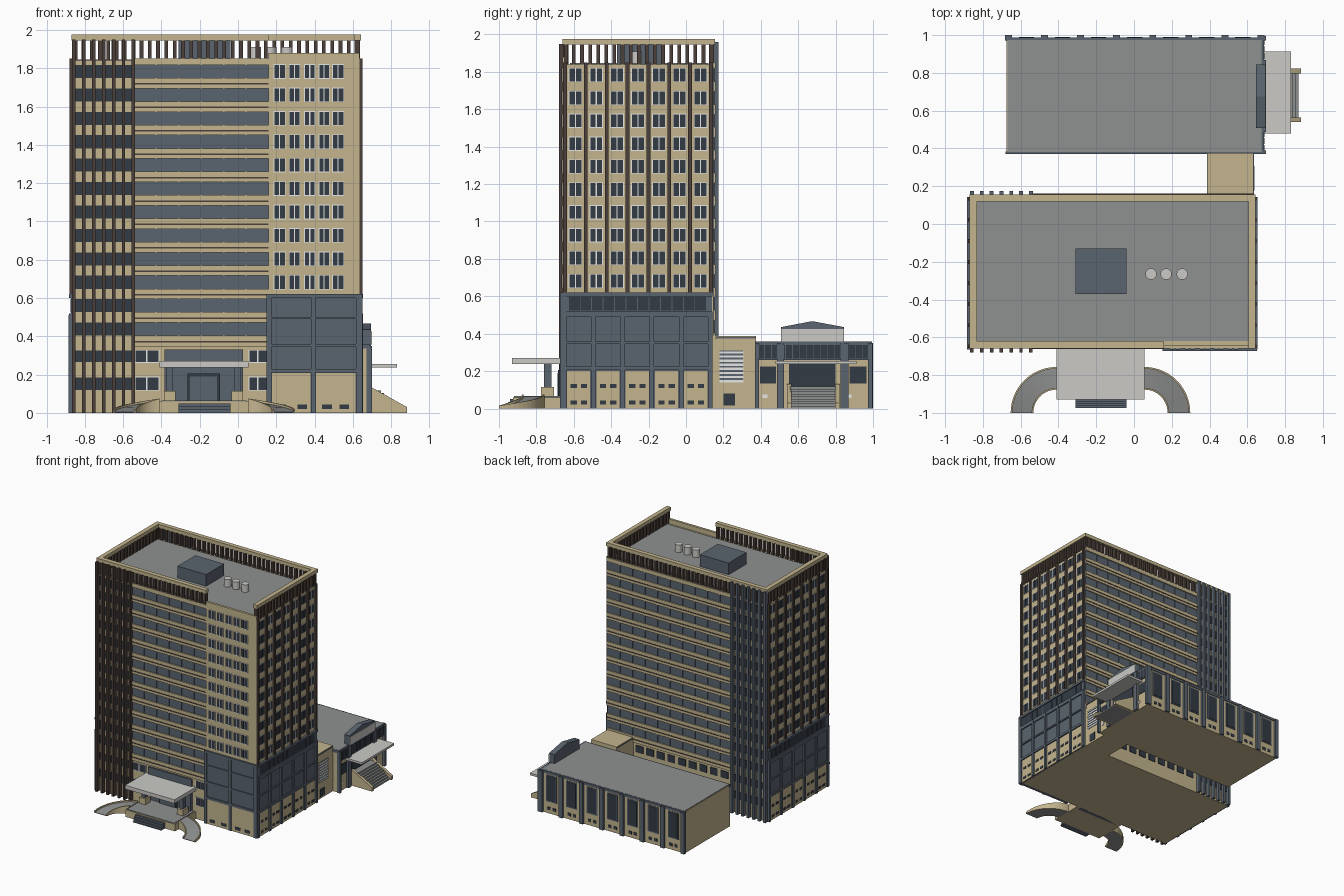
import bpy, bmesh, math

if "Cube" in bpy.data.objects:
    bpy.data.objects.remove(bpy.data.objects["Cube"])

def mat(name, rgb):
    m = bpy.data.materials.new(name)
    lin = [((c / 255 + 0.055) / 1.055) ** 2.4 for c in rgb]
    m.diffuse_color = (*lin, 1)
    m.use_nodes = True
    m.node_tree.nodes["Principled BSDF"].inputs["Base Color"].default_value = m.diffuse_color
    return m

BEIGE = mat("beige stone", (196, 181, 143))
SLATE = mat("slate blue", (90, 100, 111))
DARK = mat("dark glass", (52, 59, 69))
BROWN = mat("dark brown", (76, 64, 58))
ROOF = mat("roof grey", (143, 145, 144))
LIGHT = mat("light grey", (203, 202, 198))
WHITE = mat("white trim", (232, 232, 230))
CX = -0.115                                   # tower centre line in x

def finish(name, bm, m):
    bmesh.ops.recalc_face_normals(bm, faces=bm.faces)
    me = bpy.data.meshes.new(name)
    bm.to_mesh(me)
    bm.free()
    me.materials.append(m)
    ob = bpy.data.objects.new(name, me)
    bpy.context.collection.objects.link(ob)
    return ob

def boxes(name, m, items):
    """items: (x0, x1, y0, y1, z0, z1)"""
    bm = bmesh.new()
    for x0, x1, y0, y1, z0, z1 in items:
        vs = bmesh.ops.create_cube(bm, size=1)["verts"]
        for v in vs:
            v.co = ((x0 + x1) / 2 + v.co.x * (x1 - x0), (y0 + y1) / 2 + v.co.y * (y1 - y0),
                    (z0 + z1) / 2 + v.co.z * (z1 - z0))
    return finish(name, bm, m)

def sides(name, m, items):
    """boxes on both tower flanks; x is the distance from the centre line"""
    out = []
    for a, b, *r in items:
        out += [(CX + a, CX + b, *r), (CX - b, CX - a, *r)]
    return boxes(name, m, out)

def prism(name, m, pts, axis, a, b):
    """extrude a 2D profile along x (pts = y,z) or y (pts = x,z)"""
    bm = bmesh.new()
    mk = (lambda p, t: (t, p[0], p[1])) if axis == "x" else (lambda p, t: (p[0], t, p[1]))
    A = [bm.verts.new(mk(p, a)) for p in pts]
    B = [bm.verts.new(mk(p, b)) for p in pts]
    bm.faces.new(A)
    bm.faces.new(B)
    n = len(pts)
    for i in range(n):
        bm.faces.new((A[i], A[(i + 1) % n], B[(i + 1) % n], B[i]))
    return finish(name, bm, m)

def arc(name, m, cx, cy, sgn, r0, r1, lift):
    """quarter-circle ramp piece sinking from the terrace to the ground"""
    bm, n, prev = bmesh.new(), 14, None
    for i in range(n + 1):
        t = i / n
        a = t * math.pi / 2
        h = 0.06 * (1 - t) + lift
        ring = [bm.verts.new((cx + sgn * r * math.sin(a), cy + r * math.cos(a), z))
                for r, z in ((r0, 0), (r1, 0), (r1, h), (r0, h))]
        if prev:
            for k in range(4):
                bm.faces.new((prev[k], prev[(k + 1) % 4], ring[(k + 1) % 4], ring[k]))
        if i in (0, n):
            bm.faces.new(ring)
        prev = ring
    return finish(name, bm, m)

PITCH = 0.1223
rows = [(1.749 - PITCH * i, 1.817 - PITCH * i) for i in range(12)]
low_rows = [(0.265, 0.325), (0.12, 0.185)]

# Tower body and roof
boxes("tower_body", BEIGE, [(-0.865, 0.635, -0.645, 0.145, 0, 1.84)])
boxes("tower_roof", ROOF, [(-0.84, 0.61, -0.62, 0.12, 1.838, 1.846)])
boxes("roof_plant_room", SLATE, [(-0.31, -0.04, -0.37, -0.13, 1.84, 1.945)])
for i, x in enumerate((0.09, 0.17, 0.255)):
    bm = bmesh.new()
    bmesh.ops.create_cone(bm, cap_ends=True, segments=16, radius1=0.03, radius2=0.03, depth=0.07)
    bmesh.ops.translate(bm, verts=bm.verts, vec=(x, -0.265, 1.875))
    finish(f"roof_vent_{i}", bm, LIGHT)

# Slatted parapet, open above the right front bay
boxes("parapet_rail", BEIGE, [
    (-0.87, 0.16, -0.66, -0.622, 1.945, 1.975), (-0.87, 0.642, 0.118, 0.155, 1.945, 1.975),
    (-0.87, -0.832, -0.66, 0.155, 1.945, 1.975), (0.605, 0.642, -0.66, 0.155, 1.945, 1.975)])
slats = []
for i in range(35):
    x = -0.86 + i * 0.0433
    slats.append((x, x + 0.019, 0.122, 0.15, 1.84, 1.945))
    if x < 0.15:
        slats.append((x, x + 0.019, -0.655, -0.627, 1.84, 1.945))
for i in range(19):
    y = -0.652 + i * 0.0433
    for x in (-0.865, 0.609):
        slats.append((x, x + 0.028, y, y + 0.019, 1.84, 1.945))
boxes("parapet_slats", BROWN, slats)

# Horizontal glazing bands on the front and back
def banded(tag, x0, x1, y, s):
    def Y(a, b): return tuple(sorted((y + s * a, y + s * b)))
    boxes(tag + "_strip_glazing", SLATE, [(x0, x1, *Y(0, 0.004), 0.39, 1.83)])
    bands = [(x0, x1, *Y(0, 0.013), rows[i + 1][1], rows[i][0]) for i in range(11)]
    bands += [(x0, x1, *Y(0, 0.013), 1.817, 1.85), (x0, x1, *Y(0, 0.013), 0.345, rows[11][0])]
    boxes(tag + "_spandrels", BEIGE, bands)
    boxes(tag + "_spandrel_lines", BROWN,
          [(x0, x1, *Y(0.01, 0.016), r[0] - 0.035, r[0] - 0.027) for r in rows])
    n = round((x1 - x0) / 0.117)
    boxes(tag + "_mullions", SLATE, [(x0 + (x1 - x0) * k / n - 0.004, x0 + (x1 - x0) * k / n + 0.004,
          *Y(0, 0.01), *r) for r in rows for k in range(1, n)])

banded("front", -0.545, 0.16, -0.645, -1)
banded("back", -0.54, 0.635, 0.145, 1)

# Left vertical fins, front and back, with windows between
fx = [-0.858 + k * 0.052 for k in range(7)]
boxes("front_fins", BROWN, [(x - 0.009, x + 0.009, -0.68, -0.64, 0, 1.95) for x in fx])
boxes("back_fins", SLATE, [(x - 0.01, x + 0.01, 0.14, 0.175, 0, 1.96) for x in fx])
boxes("fin_windows", DARK, [(x + 0.009, x + 0.043, *y, *r) for x in fx[:6] for r in rows + low_rows
      for y in ((-0.65, -0.64), (0.14, 0.15))])

# Ground floor windows, front and back
gw = [(-0.535, -0.48), (-0.472, -0.415), (0.06, 0.1), (0.108, 0.148)]
boxes("front_low_window_trim", WHITE, [(a - .004, b + .004, -0.648, -0.64, z0 - .004, z1 + .004)
      for a, b in gw for z0, z1 in low_rows])
boxes("front_low_windows", DARK, [(a, b, -0.65, -0.64, *r) for a, b in gw for r in low_rows])
boxes("back_low_windows", DARK, [(-0.5 + k * 0.1, -0.43 + k * 0.1, 0.14, 0.15, *r)
      for k in range(11) for r in low_rows])

# Right front bay with punched windows
boxes("right_bay", BEIGE, [(0.16, 0.635, -0.66, -0.64, 0.62, 1.88)])
wx = [(0.19, 0.245), (0.27, 0.32), (0.35, 0.40), (0.425, 0.475), (0.495, 0.55)]
boxes("bay_window_trim", WHITE, [(a - .004, b + .004, -0.663, -0.65, z0 - .004, z1 + .004)
      for a, b in wx for z0, z1 in rows[:10]])
panes = []
for a, b in wx:
    c = (a + b) / 2
    for r in rows[:10]:
        panes += [(a, c - .003, -0.665, -0.655, *r), (c + .003, b, -0.665, -0.655, *r)]
boxes("bay_windows", DARK, panes)

# Upper flanks: pilasters and paired windows
py = [-0.647 + k * 0.1115 for k in range(8)]
sides("side_pilasters", BROWN, [(0.745, 0.764, y - 0.01, y + 0.01, 0.62, 1.85) for y in py])
trim, panes = [], []
for y in py[:7]:
    c = y + 0.0557
    for z0, z1 in rows[:10]:
        trim.append((0.745, 0.753, c - .036, c + .036, z0 - .004, z1 + .004))
        panes += [(0.745, 0.755, c - .032, c - .003, z0, z1), (0.745, 0.755, c + .003, c + .032, z0, z1)]
sides("side_window_trim", WHITE, trim)
sides("side_windows", DARK, panes)

# Lower flanks: slate frame, beige base panels, long window strip
sides("side_base", SLATE, [(0.74, 0.758, -0.665, 0.14, 0, 0.62)])
by = [-0.652 + k * 0.1565 for k in range(6)]
bars = [(0.75, 0.769, y - 0.012, y + 0.012, 0, 0.51) for y in by]
bars += [(0.75, 0.768, -0.664, 0.142, *z) for z in ((0.205, 0.225), (0.345, 0.357), (0.49, 0.52), (0.6, 0.62))]
sides("side_base_frame", SLATE, bars)
sides("side_base_panels", BEIGE, [(0.75, 0.761, y + 0.016, y + 0.14, 0, 0.2) for y in by[:5]])
sides("side_base_windows", DARK, [(0.755, 0.764, y + a, y + a + 0.033, z, z + 0.02)
      for y in by[:5] for a in (0.035, 0.09) for z in (0.022, 0.11)])
sides("side_long_window", DARK, [(0.75, 0.761, -0.625 + k * 0.0613, -0.568 + k * 0.0613, 0.525, 0.595)
      for k in range(12)])

# Lower right front block
boxes("front_block", SLATE, [(0.15, 0.645, -0.664, -0.64, 0, 0.62)])
bars = [(*x, -0.673, -0.65, 0, 0.62) for x in ((0.15, 0.175), (0.38, 0.405), (0.615, 0.65))]
bars += [(0.15, 0.65, -0.672, -0.65, *z) for z in ((0.21, 0.23), (0.345, 0.36), (0.49, 0.50), (0.6, 0.62))]
boxes("front_block_frame", SLATE, bars)
boxes("front_block_panels", BEIGE, [(*x, -0.667, -0.65, 0, 0.208) for x in ((0.177, 0.378), (0.407, 0.613))])
boxes("front_block_windows", DARK, [(x, x + 0.05, -0.669, -0.66, 0.02, 0.045) for x in (0.2, 0.31, 0.44, 0.53)])

# Main entrance: terrace, porch, canopy, steps
boxes("terrace", BEIGE, [(-0.41, 0.055, -0.925, -0.64, 0, 0.06)])
boxes("terrace_paving", ROOF, [(-0.40, 0.045, -0.92, -0.65, 0.058, 0.066)])
boxes("entrance_steps", SLATE, [(-0.31, -0.04, -0.93 - 0.011 * k, -0.92, 0, 0.066 - 0.016 * k) for k in range(1, 5)])
boxes("entrance_porch", SLATE, [(-0.385, 0.025, -0.675, -0.64, 0, 0.24), (-0.385, 0.025, -0.66, -0.64, 0.27, 0.33)])
boxes("entrance_surround", DARK, [(-0.265, -0.095, -0.685, -0.67, 0.06, 0.205)])
boxes("entrance_door", SLATE, [(-0.25, -0.11, -0.688, -0.68, 0.06, 0.19)])
boxes("entrance_canopy", LIGHT, [(-0.41, 0.055, -0.93, -0.645, 0.238, 0.27)])
boxes("canopy_columns", SLATE, [(x, x + 0.035, -0.76, -0.72, 0.06, 0.24) for x in (-0.375, -0.02)])
boxes("column_plinths", BEIGE, [(x, x + 0.06, -0.775, -0.705, 0.06, 0.115) for x in (-0.387, -0.033)])

# Curved drive ramps
for tag, cx, s in (("left", -0.41, -1), ("right", 0.055, 1)):
    arc(tag + "_ramp_deck", ROOF, cx, -1.0, s, 0.13, 0.236, 0.004)
    arc(tag + "_ramp_outer_wall", BEIGE, cx, -1.0, s, 0.234, 0.243, 0.015)
    arc(tag + "_ramp_inner_wall", BEIGE, cx, -1.0, s, 0.123, 0.132, 0.015)

# Link between tower and annex
boxes("link_block", BEIGE, [(0.39, 0.63, 0.14, 0.375, 0, 0.388)])
boxes("link_roof_edge", SLATE, [(0.386, 0.634, 0.15, 0.372, 0.375, 0.382)])
boxes("link_louvre_back", SLATE, [(0.62, 0.633, 0.18, 0.305, 0.14, 0.31)])
boxes("link_louvres", WHITE, [(0.62, 0.637, 0.178, 0.307, 0.14 + k * 0.022, 0.152 + k * 0.022) for k in range(8)])
boxes("link_door", DARK, [(0.62, 0.634, 0.2, 0.262, 0.015, 0.08)])

# Annex hall
boxes("annex_body", BEIGE, [(-0.675, 0.68, 0.375, 0.982, 0, 0.35)])
boxes("annex_roof", ROOF, [(-0.67, 0.675, 0.382, 0.975, 0.345, 0.357)])
boxes("annex_roof_edge", SLATE, [(-0.68, 0.685, 0.97, 0.988, 0.335, 0.356), (-0.68, 0.685, 0.37, 0.384, 0.335, 0.356)])
ax = [-0.665 + k * 0.191 for k in range(8)]
boxes("annex_pilasters", SLATE, [(x - 0.018, x + 0.018, 0.975, 1.0, 0, 0.35) for x in ax])
boxes("annex_window_surrounds", SLATE, [(x + 0.045, x + 0.146, 0.975, 0.986, 0.1, 0.325) for x in ax[:7]])
boxes("annex_tall_windows", DARK, [(x + 0.055, x + 0.136, 0.975, 0.989, 0.11, 0.315) for x in ax[:7]])
boxes("annex_small_windows", DARK, [(x + a, x + a + 0.03, 0.975, 0.985, 0.03, 0.055) for x in ax[:7] for a in (0.055, 0.105)])

# Annex entrance end
boxes("annex_end_fascia", SLATE, [(0.67, 0.689, 0.37, 0.995, 0.26, 0.357)])
boxes("annex_end_clerestory", DARK, [(0.68, 0.692, 0.385 + k * 0.0375, 0.418 + k * 0.0375, 0.268, 0.34) for k in range(16)])
boxes("annex_end_columns", SLATE, [(0.67, 0.70, *y, 0, 0.35) for y in
      ((0.37, 0.39), (0.487, 0.525), (0.825, 0.868), (0.972, 0.996))])
boxes("annex_end_windows", DARK, [(0.67, 0.684, *y, 0.135, 0.225) for y in ((0.395, 0.48), (0.875, 0.965))])
boxes("annex_end_low_windows", WHITE, [(0.67, 0.684, *y, 0.055, 0.075) for y in ((0.41, 0.435), (0.86, 0.885))])
boxes("annex_doors", DARK, [(0.67, 0.686, 0.55, 0.80, 0.11, 0.255)])
prism("annex_pediment", SLATE, [(0.507, 0.35), (0.845, 0.35), (0.845, 0.435), (0.675, 0.467), (0.507, 0.435)],
      "x", 0.645, 0.695)
boxes("annex_sign_panel", LIGHT, [(0.69, 0.699, 0.507, 0.845, 0.357, 0.425)])
boxes("annex_canopy", LIGHT, [(0.68, 0.83, 0.478, 0.912, 0.237, 0.255)])
boxes("annex_stairs", ROOF, [(0.68, 0.87 - k * 0.0155, 0.555, 0.80, 0, 0.013 * (k + 1)) for k in range(9)])
for tag, y in (("near", 0.54), ("far", 0.797)):
    prism(tag + "_stair_cheek", BEIGE, [(0.68, 0), (0.883, 0), (0.883, 0.03), (0.70, 0.132), (0.68, 0.132)],
          "y", y, y + 0.025)
